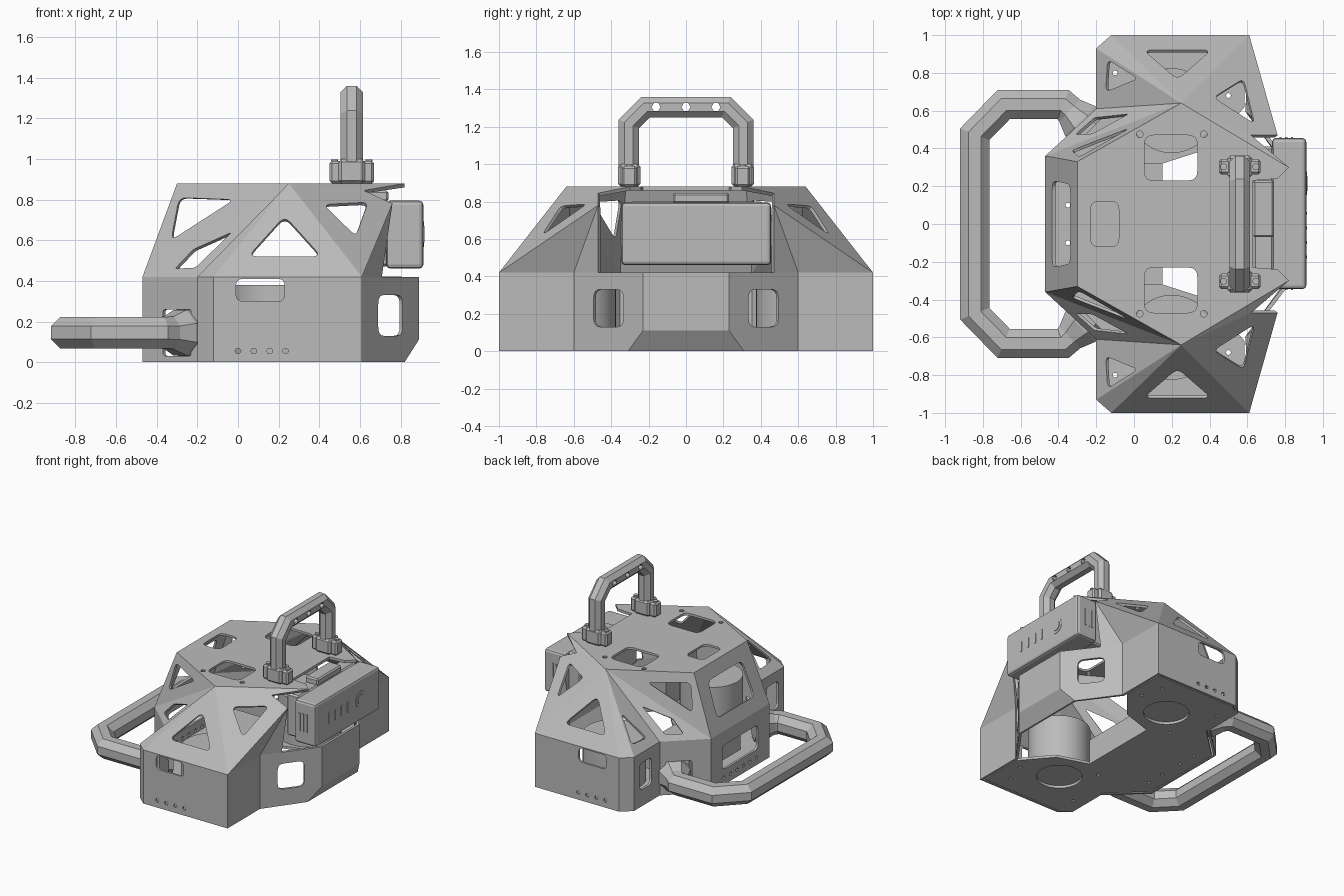
import bpy, bmesh, math
from mathutils import Vector as V
from mathutils.geometry import normal

if "Cube" in bpy.data.objects:
    bpy.data.objects.remove(bpy.data.objects["Cube"])

grey = bpy.data.materials.new("plain_grey")
grey.use_nodes = True
grey.diffuse_color = (0.5, 0.5, 0.5, 1)
grey.node_tree.nodes["Principled BSDF"].inputs["Base Color"].default_value = grey.diffuse_color
ZERO = V((0, 0, 0))

def finish(name, bm, smooth=False):
    bmesh.ops.remove_doubles(bm, verts=bm.verts, dist=1e-5)
    bmesh.ops.recalc_face_normals(bm, faces=bm.faces)
    me = bpy.data.meshes.new(name)
    bm.to_mesh(me)
    bm.free()
    me.materials.append(grey)
    ob = bpy.data.objects.new(name, me)
    bpy.context.collection.objects.link(ob)
    bpy.ops.object.select_all(action='DESELECT')
    bpy.context.view_layer.objects.active = ob
    ob.select_set(True)
    if smooth:
        bpy.ops.object.shade_smooth_by_angle(angle=math.radians(30))
    return ob

def flip(p, s):
    return V((p[0], p[1] * s, p[2]))

def down(p):
    return (p[0], p[1], 0)

def rect(a, b, c, d):
    return [(a, c), (b, c), (b, d), (a, d)]

def rounded(pts, r):
    # Replace each corner by a short arc
    out = []
    for i, p in enumerate(pts):
        a = p + (pts[i - 1] - p).normalized() * r
        b = p + (pts[(i + 1) % len(pts)] - p).normalized() * r
        out += [a * (1 - t) ** 2 + p * 2 * t * (1 - t) + b * t * t for t in (0, .25, .5, .75, 1)]
    return out

def prism(bm, pts, lo, hi):
    a = [bm.verts.new(p + V(lo)) for p in pts]
    b = [bm.verts.new(p + V(hi)) for p in pts]
    bm.faces.new(a)
    bm.faces.new(b)
    for i in range(len(a)):
        bm.faces.new((a[i - 1], a[i], b[i], b[i - 1]))

def disc(c, axis, r, n):
    q = V(axis).to_track_quat('Z', 'Y')
    return [V(c) + q @ V((r * math.cos(k * math.tau / n), r * math.sin(k * math.tau / n), 0)) for k in range(n)]

def drill(bm, c, axis, r, n=10):
    prism(bm, disc(c, axis, r, n), V(axis) * -.08, V(axis) * .08)

def cylinder(name, c, axis, r, h, n=32):
    bm = bmesh.new()
    prism(bm, disc(c, axis, r, n), ZERO, V(axis) * h)
    finish(name, bm, True)

def box(name, lo, hi, bevel=0.0, segments=1):
    bm = bmesh.new()
    prism(bm, [V((x, y, lo[2])) for x, y in rect(lo[0], hi[0], lo[1], hi[1])], ZERO, (0, 0, hi[2] - lo[2]))
    if bevel:
        bmesh.ops.bevel(bm, geom=bm.edges[:], offset=bevel, segments=segments, affect='EDGES', profile=0.5)
    finish(name, bm)

def cut(ob, bm):
    cutter = finish("cutter", bm)
    cutter.hide_render = True
    bpy.context.view_layer.objects.active = ob
    m = ob.modifiers.new("cut", 'BOOLEAN')
    m.operation, m.solver, m.object = 'DIFFERENCE', 'EXACT', cutter
    bpy.ops.object.modifier_apply(modifier="cut")
    bpy.data.objects.remove(cutter)

def sweep(name, half, up, radii, sides=8):
    # Mitred octagonal tube along a flat path and its mirror image
    path, radii = [V(p) for p in half] + [flip(p, -1) for p in reversed(half)], radii + radii[::-1]
    bm, rings = bmesh.new(), []
    for i, p in enumerate(path):
        d1 = (p - path[i - 1]).normalized() if i else (path[1] - p).normalized()
        d2 = (path[i + 1] - p).normalized() if i < len(path) - 1 else d1
        t = (d1 + d2).normalized()
        across = V(up).cross(t) / t.dot(d1)
        R = radii[i] / math.cos(math.pi / sides)
        angles = [(k + 0.5) * math.tau / sides for k in range(sides)]
        rings.append([bm.verts.new(p + across * R * math.cos(a) + V(up) * R * math.sin(a)) for a in angles])
    for a, b in zip(rings, rings[1:]):
        for k in range(sides):
            bm.faces.new((a[k - 1], a[k], b[k], b[k - 1]))
    bm.faces.new(rings[0])
    bm.faces.new(rings[-1])
    return finish(name, bm)

# Corner points of the faceted body, one side
ZM, ZT = 0.42, 0.88
apex, top_rear, wing = (.25, .64, ZT), (-.30, .33, ZT), (.82, .30, ZT)
rear, inner, cham, corner = (-.47, .36, ZM), (-.2, .61, ZM), (-.2, .93, ZM), (-.12, 1, ZM)
side, waist, notch, nose = (.61, 1, ZM), (.61, .6, ZM), (.708, .47, ZM), (.89, .23, ZM)
tip, tip_in = (.76, .47, .78), (.62, .47, .845)
nose_low, nose_floor = (.89, .23, .11), (.82, .31, 0)
panels = {
    "front": (apex, corner, side), "flank": (apex, side, tip, tip_in), "gusset": (side, waist, tip),
    "cheek": (waist, notch, tip), "brow": (apex, tip_in, wing), "bevel": (apex, cham, corner),
    "back": (apex, inner, cham), "upper": (top_rear, apex, rear), "lower": (rear, apex, inner),
    "wall_front": (corner, side, down(side), down(corner)), "wall_bevel": (cham, corner, down(corner), down(cham)),
    "wall_back": (inner, cham, down(cham), down(inner)), "wall_mount": (rear, inner, down(inner), down(rear)),
    "wall_side": (side, waist, down(waist), down(side)),
    "wall_nose": (waist, notch, nose, nose_low, nose_floor, down(waist)),
}
middle = {
    "top": (top_rear, apex, wing, (.76, .24, ZT), (.63, .23, ZT)), "slope": (top_rear, rear),
    "tail": (rear, down(rear)), "nose": (nose, nose_low), "chin": (nose_low, nose_floor),
}
middle = {k: [V(p) for p in h] + [flip(p, -1) for p in reversed(h)] for k, h in middle.items()}

# Body shell
bm = bmesh.new()
for pts in list(middle.values()) + [[flip(p, s) for p in h] for h in panels.values() for s in (1, -1)]:
    bm.faces.new([bm.verts.new(p) for p in pts])
shell = finish("body_shell", bm)
if max(shell.data.polygons, key=lambda f: f.center.z).normal.z < 0:
    shell.data.flip_normals()
solid = shell.modifiers.new("thickness", 'SOLIDIFY')
solid.thickness, solid.offset = 0.02, -1
bpy.ops.object.modifier_apply(modifier="thickness")

# Windows: panel, projection axis, corners in the other two axes, corner radius, sides
both, once = (1, -1), (1,)
windows = [
    ("front", 1, [(.05, .52), (.23, .72), (.41, .52)], .05, both),
    ("flank", 2, [(.42, .67), (.58, .77), (.64, .53)], .04, both),
    ("back", 2, [(-.14, .87), (-.15, .70), (.02, .77)], .035, both),
    ("upper", 1, [(-.29, .81), (-.02, .80), (-.33, .60)], .04, both),
    ("lower", 1, [(-.31, .46), (-.21, .465), (-.03, .64), (-.22, .555)], .015, both),
    ("wall_front", 1, rect(-.01, .23, .30, .41), .035, both),
    ("wall_back", 0, rect(.71, .86, .13, .34), .04, both),
    ("wall_nose", 1, rect(.69, .81, .13, .33), .045, both),
    ("wall_mount", 1, rect(-.37, -.23, .03, .26), .02, both),
    ("top", 2, rect(.055, .335, .23, .47), .05, both),
    ("top", 2, rect(-.23, -.08, -.12, .12), .045, once),
    ("slope", 0, [(-.23, .52), (.23, .52), (.21, .78), (-.21, .78)], .05, once),
    ("tail", 0, rect(-.22, .22, .12, .31), .04, once),
]
holes = bmesh.new()
for name, axis, pts, r, sides in windows:
    for s in sides:
        plane = [flip(p, s) for p in {**panels, **middle}[name]]
        n = normal(plane[0], plane[1], plane[-1])
        out = []
        for a, b in pts:
            p = [a, b]
            p.insert(axis, 0.0)
            p = flip(p, s)
            p[axis] += n.dot(plane[0] - p) / n[axis]
            out.append(p)
        prism(holes, rounded(out, r), n * -.05, n * .05)

# Screw holes
for s in both:
    for i in range(4):
        drill(holes, (i * .078, s, .055), (0, 1, 0), .014)
    for x in (.03, .37):
        drill(holes, (x, s * .475, ZT), (0, 0, 1), .018)
for i in range(6):
    drill(holes, (-.47, -.2 + i * .08, .055), (1, 0, 0), .014)
cut(shell, holes)

# Floor plate with motor openings
half = [(-.445, .34), (-.185, .59), (-.185, .92), (-.11, .975), (.585, .975), (.585, .62), (.40, .40), (.15, .32)]
bm, holes = bmesh.new(), bmesh.new()
prism(bm, [V((x, y, 0)) for x, y in half] + [V((x, -y, 0)) for x, y in reversed(half)], ZERO, (0, 0, .02))
floor = finish("floor_plate", bm)
for s in both:
    drill(holes, (.2, .6 * s, 0), (0, 0, 1), .165, 32)
    for x, y in ((-.1, .8), (0, .4), (.45, .85), (.5, .68), (-.35, .25), (-.35, .1)):
        drill(holes, (x, y * s, 0), (0, 0, 1), .013)
cut(floor, holes)
box("inner_tray", (-.25, -.32, .02), (.15, .32, .2))

# Rear carrying loop with flared mounts, and top handle with cross holes
loop = [(-.235, .495), (-.285, .545), (-.34, .60), (-.375, .632), (-.69, .632), (-.843, .475)]
sweep("rear_loop", [(x, y, .145) for x, y in loop], (0, 0, 1), [.115, .112, .08, .077, .077, .077])
handle = sweep("top_handle", [(.56, .305, .89), (.56, .305, 1.215), (.56, .215, 1.305)], (1, 0, 0), [.055] * 3)
holes = bmesh.new()
for y in (-.16, 0, .16):
    drill(holes, (.56, y, 1.305), (1, 0, 0), .024, 6)
cut(handle, holes)

# Motors and handle feet
for s, n in ((1, "left"), (-1, "right")):
    y = .303 * s
    cylinder(n + "_motor", (.2, .6 * s, .021), (0, 0, 1), .225, .36, 40)
    box(n + "_handle_foot", (.45, y - .04, .88), (.67, y + .04, .99), .012)
    box(n + "_handle_socket", (.495, y - .06, .88), (.625, y + .06, 1.0), .015)
    for x in (.475, .645):
        cylinder(n + "_foot_screw", (x, y, .99), (0, 0, 1), .018, .008, 12)

# Battery pack with adapter, latch, lights, button and vents
box("battery_pack", (.73, -.345, .46), (.912, .455, .795), .02, 2)
box("battery_adapter", (.63, -.30, .47), (.74, .41, .80), .012)
box("battery_latch", (.63, -.07, .79), (.74, .23, .845), .01)
for y in (-.175, -.098, -.021, .056):
    box("charge_light", (.91, y - .007, .59), (.917, y + .007, .67))
cylinder("power_button_ring", (.91, .215, .63), (1, 0, 0), .062, .005)
cylinder("power_button", (.914, .215, .63), (1, 0, 0), .04, .005)
for y in (-.35, .452):
    for x in (.77, .80, .83):
        box("battery_vent", (x, y, .56), (x + .012, y + .008, .70))
